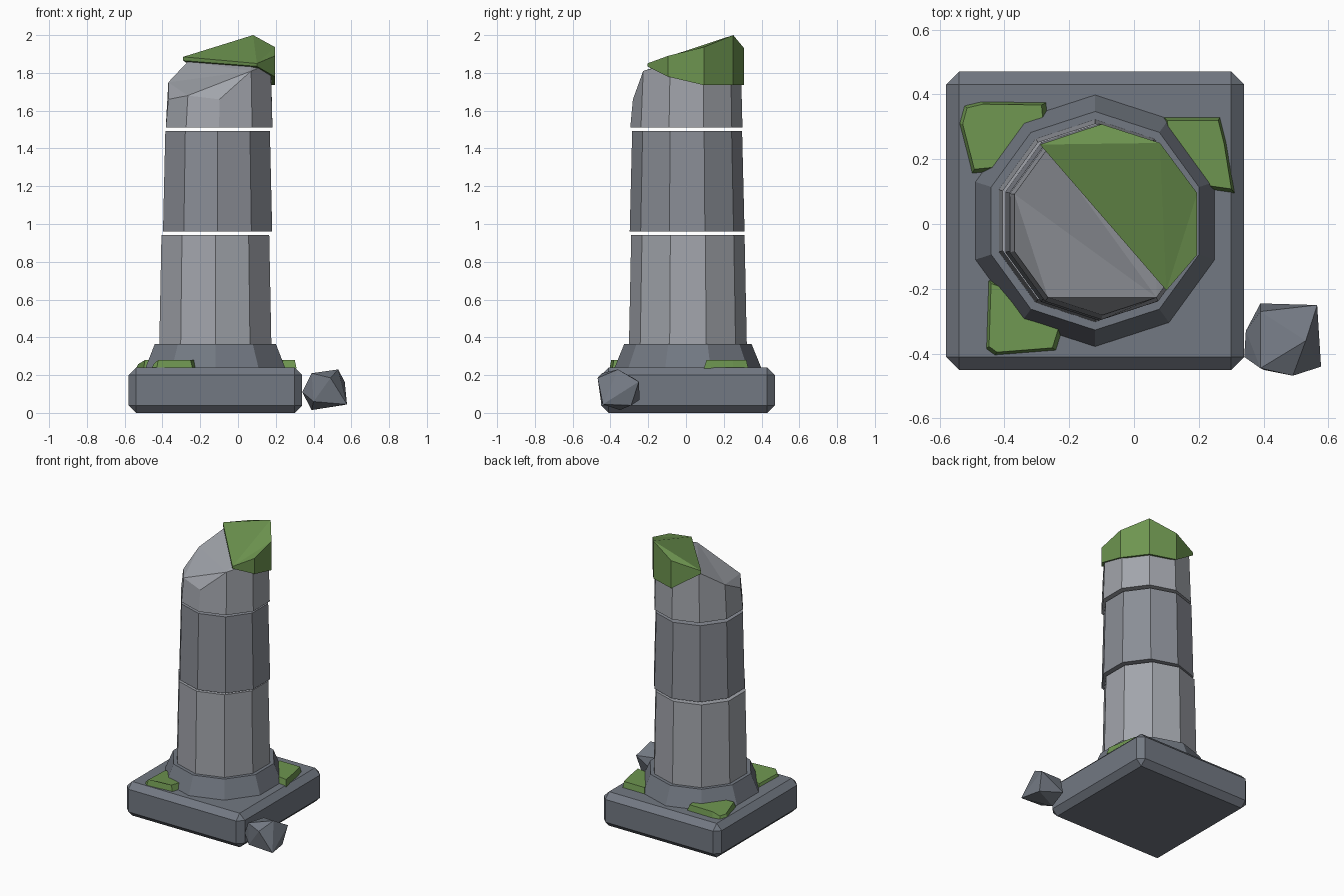
import bpy, bmesh
from math import radians, cos, sin

if "Cube" in bpy.data.objects:
    bpy.data.objects.remove(bpy.data.objects["Cube"])


def material(name, r, g, b):
    m = bpy.data.materials.new(name)
    m.diffuse_color = (r, g, b, 1)
    m.use_nodes = True
    m.node_tree.nodes["Principled BSDF"].inputs["Base Color"].default_value = m.diffuse_color
    return m


moss = material("moss", 0.155, 0.30, 0.08)
light_stone = material("light_stone", 0.36, 0.375, 0.41)
mid_stone = material("mid_stone", 0.255, 0.27, 0.305)
dark_stone = material("dark_stone", 0.17, 0.19, 0.225)


def finish(name, bm, mat):
    bmesh.ops.recalc_face_normals(bm, faces=bm.faces[:])
    me = bpy.data.meshes.new(name)
    bm.to_mesh(me)
    bm.free()
    ob = bpy.data.objects.new(name, me)
    bpy.context.collection.objects.link(ob)
    me.materials.append(mat)
    return ob


def loft(name, low, high, mat, top=None):
    """Prism between two point loops; top optionally lists the upper faces."""
    bm = bmesh.new()
    a = [bm.verts.new(p) for p in low]
    b = [bm.verts.new(p) for p in high]
    n = len(a)
    for i in range(n):
        j = (i + 1) % n
        bm.faces.new((a[i], a[j], b[j], b[i]))
    bm.faces.new(a[::-1])
    for f in top or [range(n)]:
        bm.faces.new([b[i] for i in f])
    return finish(name, bm, mat)


def ring(cx, cy, r, z):
    """Ten-sided loop starting at 18 degrees; z is a number or a list."""
    zs = z if isinstance(z, list) else [z] * 10
    return [(cx + r * cos(radians(18 + 36 * i)),
             cy + r * sin(radians(18 + 36 * i)), zs[i]) for i in range(10)]


# square base slab with chamfered edges
bm = bmesh.new()
bmesh.ops.create_cube(bm, size=1)
for v in bm.verts:
    v.co = (v.co.x * 0.92 - 0.12, v.co.y * 0.92 + 0.01, v.co.z * 0.24 + 0.12)
bmesh.ops.bevel(bm, geom=bm.edges[:], offset=0.04, segments=1, affect='EDGES')
finish("base_slab", bm, dark_stone)

# flared foot and the two whole drums
loft("column_foot", ring(-0.12, 0.01, 0.39, 0.235), ring(-0.12, 0.01, 0.337, 0.365), dark_stone)
loft("lower_drum", ring(-0.12, 0.01, 0.312, 0.36), ring(-0.12, 0.01, 0.30, 0.943), light_stone)
loft("middle_drum", ring(-0.108, 0.006, 0.304, 0.96), ring(-0.108, 0.006, 0.291, 1.493), mid_stone)

# broken upper drum: slanted, faceted fracture
heights = [1.91, 1.96, 1.90, 1.86, 1.75, 1.66, 1.68, 1.66, 1.81, 1.85]
fracture = [(4, 5, 6), (4, 6, 8), (6, 7, 8), (3, 4, 8),
            (3, 8, 1), (8, 9, 0), (8, 0, 1), (1, 2, 3)]
loft("broken_drum", ring(-0.10, 0.002, 0.297, 1.512),
     ring(-0.098, 0.004, 0.285, heights), light_stone, top=fracture)

# moss cap over the high side of the fracture
cap = [(0.10, -0.205, 1.835, 1.85), (0.195, -0.095, 1.78, 1.89),
       (0.195, 0.095, 1.735, 1.937), (0.08, 0.25, 1.735, 2.0),
       (-0.10, 0.308, 1.735, 1.93), (-0.29, 0.245, 1.865, 1.885)]
loft("moss_cap", [(x, y, l) for x, y, l, h in cap], [(x, y, h) for x, y, l, h in cap],
     moss, top=[(3, 4, 5), (0, 3, 5), (0, 1, 2), (0, 2, 3)])

# thin moss patches on the slab
patches = {
    "moss_patch_back_left": [(-0.54, 0.31), (-0.525, 0.365), (-0.47, 0.378),
                             (-0.27, 0.375), (-0.265, 0.32), (-0.40, 0.165), (-0.50, 0.155)],
    "moss_patch_back_right": [(0.09, 0.33), (0.265, 0.33), (0.285, 0.25),
                              (0.31, 0.095), (0.24, 0.105), (0.10, 0.25)],
    "moss_patch_front_left": [(-0.45, -0.17), (-0.457, -0.385), (-0.43, -0.405),
                              (-0.24, -0.39), (-0.215, -0.31), (-0.36, -0.20)],
}
for name, pts in patches.items():
    cx = sum(p[0] for p in pts) / len(pts)
    cy = sum(p[1] for p in pts) / len(pts)
    left = min(p[0] for p in pts)
    # the left side of the two left patches thins out
    loft(name, [(x, y, 0.235) for x, y in pts],
         [(cx + (x - cx) * 0.9, cy + (y - cy) * 0.9,
           0.258 if left < 0 and x < left + 0.02 else 0.28) for x, y in pts], moss)

# fallen chunk of stone
bm = bmesh.new()
for p in [(0.53, -0.36, 0.23), (0.565, -0.25, 0.165), (0.39, -0.245, 0.07),
          (0.39, -0.27, 0.18), (0.39, -0.445, 0.21), (0.49, -0.468, 0.185),
          (0.34, -0.41, 0.11), (0.345, -0.33, 0.12), (0.39, -0.35, 0.015),
          (0.577, -0.44, 0.045), (0.55, -0.29, 0.04), (0.40, -0.45, 0.06)]:
    bm.verts.new(p)
bmesh.ops.convex_hull(bm, input=bm.verts[:])
finish("fallen_stone", bm, dark_stone)
